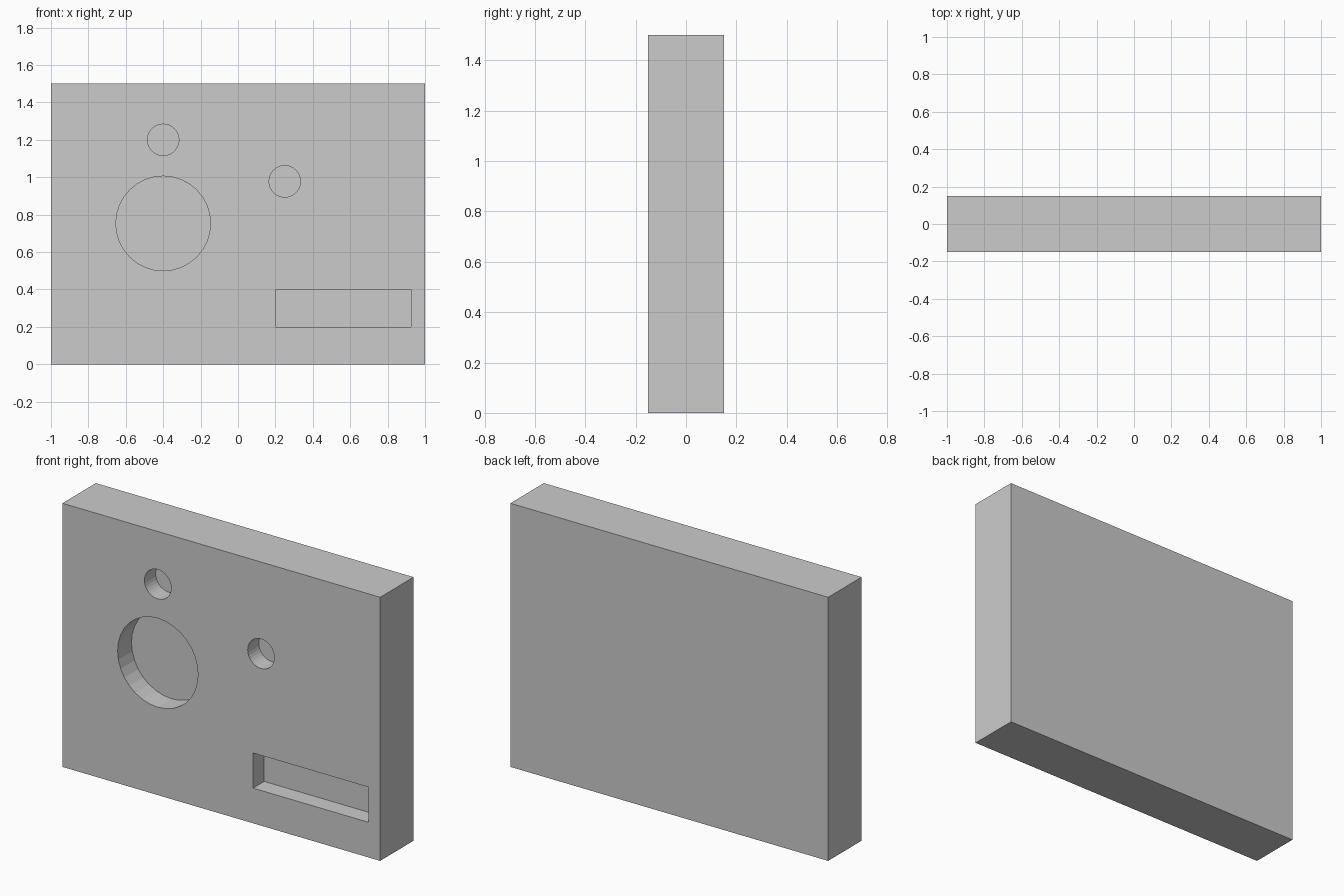
import bpy
from math import pi

if "Cube" in bpy.data.objects:
    bpy.data.objects.remove(bpy.data.objects["Cube"])

FRONT = -0.15


def box(name, x0, x1, y0, y1, z0, z1):
    bpy.ops.mesh.primitive_cube_add(
        size=1, location=((x0 + x1) / 2, (y0 + y1) / 2, (z0 + z1) / 2))
    ob = bpy.context.object
    ob.name = name
    ob.scale = (x1 - x0, y1 - y0, z1 - z0)
    bpy.ops.object.transform_apply(location=False, rotation=False, scale=True)
    return ob


def round_cutter(name, x, z, radius, depth):
    # Starts 0.1 ahead of the front face and ends at the pocket floor
    bpy.ops.mesh.primitive_cylinder_add(
        vertices=32, radius=radius, depth=depth + 0.1,
        location=(x, FRONT + (depth - 0.1) / 2, z), rotation=(pi / 2, 0, 0))
    ob = bpy.context.object
    ob.name = name
    return ob


# Solid plate
panel = box("panel", -1, 1, FRONT, 0.15, 0, 1.5)

# Blind pockets in the front face
cutters = [
    round_cutter("large_round_pocket", -0.4, 0.753, 0.253, 0.125),
    round_cutter("upper_small_pocket", -0.4, 1.2, 0.084, 0.1),
    round_cutter("right_small_pocket", 0.25, 0.978, 0.084, 0.1),
    box("slot_pocket", 0.2, 0.925, FRONT - 0.1, FRONT + 0.1, 0.2, 0.4),
]
bpy.context.view_layer.objects.active = panel
for cutter in cutters:
    mod = panel.modifiers.new(cutter.name, 'BOOLEAN')
    mod.operation = 'DIFFERENCE'
    mod.solver = 'EXACT'
    mod.object = cutter
    bpy.ops.object.modifier_apply(modifier=mod.name)
    bpy.data.objects.remove(cutter)
